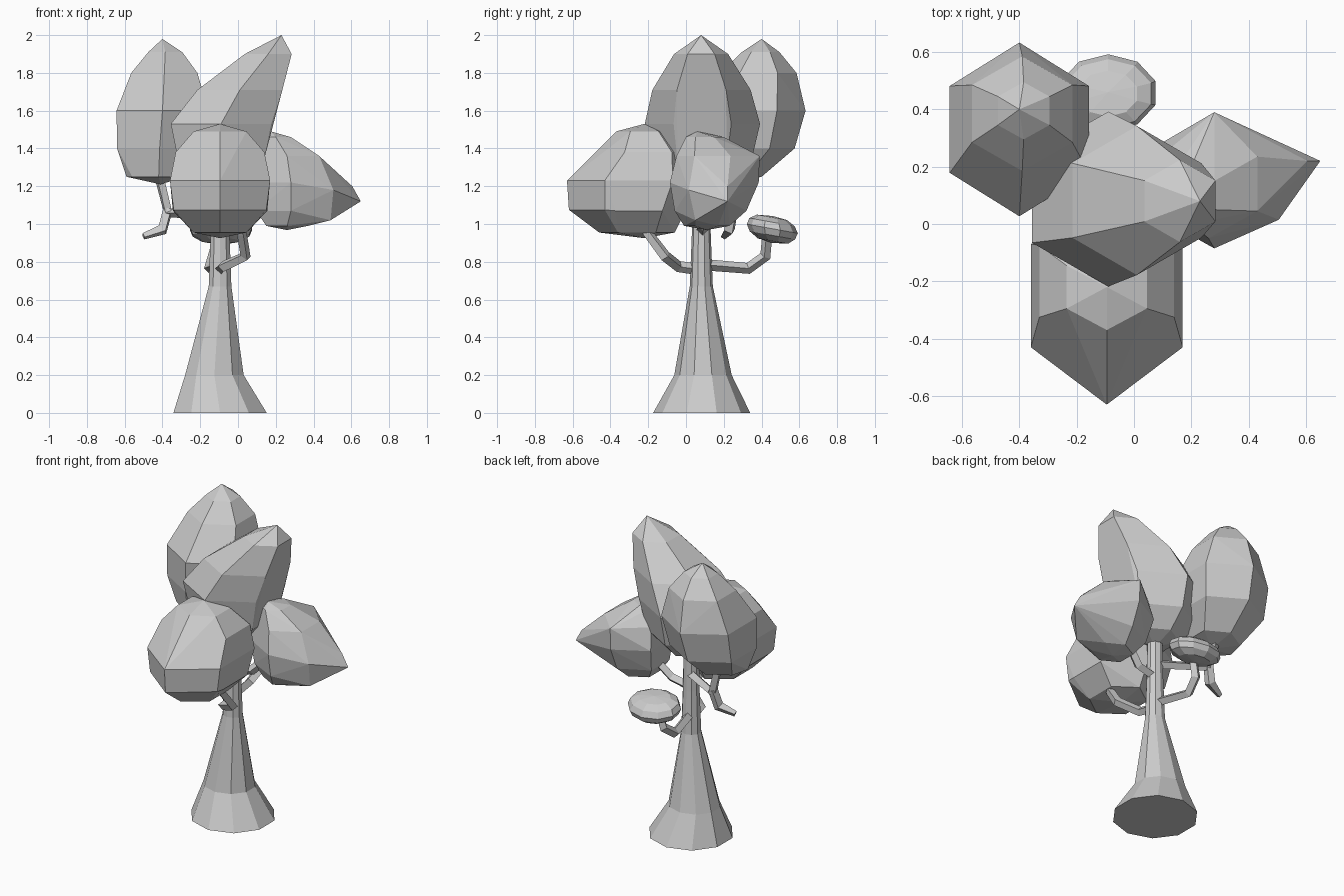
import bpy, bmesh, math

if "Cube" in bpy.data.objects:
    bpy.data.objects.remove(bpy.data.objects["Cube"])


def ring(z, cx, cy, rx, ry, n=6, tilt=0):
    """Polygon with corners on the y axis; rx is its half width, ry its half depth."""
    k = math.cos(math.pi / n)
    pts = []
    for i in range(n):
        a = math.pi / 2 + 2 * math.pi * i / n
        dy = ry * math.sin(a)
        pts.append((cx + rx / k * math.cos(a), cy + dy, z + tilt * dy))
    return pts


def finish(name, bm):
    bmesh.ops.recalc_face_normals(bm, faces=bm.faces)
    me = bpy.data.meshes.new(name)
    bm.to_mesh(me)
    bm.free()
    ob = bpy.data.objects.new(name, me)
    bpy.context.collection.objects.link(ob)
    return ob


def blob(name, rings, tips, n=6, tilt=0):
    """Faceted leaf mass: convex hull of stacked rings and a few pulled-out points."""
    bm = bmesh.new()
    for r in rings:
        for p in ring(*r, n=n, tilt=tilt):
            bm.verts.new(p)
    for p in tips:
        bm.verts.new(p)
    res = bmesh.ops.convex_hull(bm, input=bm.verts)
    inside = {g for g in res["geom_interior"] if isinstance(g, bmesh.types.BMVert)}
    bmesh.ops.delete(bm, geom=list(inside), context='VERTS')
    bmesh.ops.dissolve_limit(bm, angle_limit=math.radians(3), verts=bm.verts, edges=bm.edges)
    return finish(name, bm)


def loft(name, rings, n):
    bm = bmesh.new()
    loops = [[bm.verts.new(p) for p in ring(*r, n=n)] for r in rings]
    for a, b in zip(loops, loops[1:]):
        for i in range(n):
            j = (i + 1) % n
            bm.faces.new((a[i], a[j], b[j], b[i]))
    bm.faces.new(loops[0])
    bm.faces.new(loops[-1])
    return finish(name, bm)


def branch(name, pts, radius=0.03):
    """Four-sided tube along a polyline; each point is x, y, z, thickness."""
    cu = bpy.data.curves.new(name, 'CURVE')
    cu.dimensions = '3D'
    cu.bevel_depth = radius
    cu.bevel_resolution = 0
    cu.use_fill_caps = True
    sp = cu.splines.new('POLY')
    sp.points.add(len(pts) - 1)
    for p, (x, y, z, t) in zip(sp.points, pts):
        p.co = (x, y, z, 1)
        p.radius = t
    ob = bpy.data.objects.new(name, cu)
    bpy.context.collection.objects.link(ob)
    bpy.ops.object.select_all(action='DESELECT')
    ob.select_set(True)
    bpy.context.view_layer.objects.active = ob
    bpy.ops.object.convert(target='MESH')
    for f in bpy.context.object.data.polygons:
        f.use_smooth = False


# Trunk with flared foot
loft("trunk", [(0, -.095, .083, .247, .257), (.2, -.125, .09, .155, .152),
               (.67, -.095, .081, .06, .061), (.95, -.095, .081, .05, .05),
               (1.25, -.095, .081, .045, .045)], 10)

# Leaning top leaf mass
blob("top_leaves", [(1.22, -.09, .085, .13, .15), (1.33, -.09, .085, .225, .26),
                    (1.53, -.09, .087, .266, .305), (1.71, .01, .082, .225, .26),
                    (1.9, .16, .08, .124, .143)],
     [(.23, .08, 2.0), (-.09, .085, 1.17)])

# Tall back-left leaf mass
blob("left_leaves", [(1.25, -.42, .24, .14, .16), (1.4, -.415, .31, .225, .265),
                     (1.6, -.4, .33, .243, .303), (1.8, -.39, .385, .175, .2),
                     (1.91, -.385, .395, .09, .1)],
     [(-.4, .4, 1.98), (-.41, .23, 1.21), (-.59, .2, 1.25)])

# Front leaf mass with a pulled-out nose
blob("front_leaves", [(.955, -.095, -.26, .14, .2), (1.07, -.095, -.25, .25, .25),
                      (1.23, -.095, -.22, .265, .3), (1.38, -.095, -.2, .235, .25),
                      (1.49, -.095, -.22, .14, .15)],
     [(-.095, -.63, 1.23), (-.36, -.43, 1.23), (.17, -.43, 1.23),
      (-.095, -.62, 1.075), (-.34, -.43, 1.075), (.15, -.43, 1.075),
      (-.095, -.22, 1.53), (-.095, -.22, .925)])

# Right leaf mass with a pointed side
blob("right_leaves", [(.99, .26, .11, .11, .12), (1.07, .28, .13, .185, .19),
                      (1.22, .28, .15, .21, .235), (1.36, .26, .14, .17, .19),
                      (1.46, .2, .1, .08, .1)],
     [(.65, .22, 1.12), (.605, .22, 1.2), (.505, .015, 1.18), (.49, .05, 1.02),
      (.28, .39, 1.36), (.415, .2, 1.37), (.175, .06, 1.49), (.26, .11, .968)])

# Small flat leaf mass at the back, tipped backwards
blob("back_leaves", [(.91, -.09, .46, .1, .08), (.94, -.09, .457, .15, .12),
                     (.975, -.09, .457, .165, .135), (1.01, -.09, .455, .15, .12),
                     (1.035, -.09, .455, .1, .08)],
     [(-.09, .46, 1.042), (-.09, .455, .9)], 10, tilt=-.18)

# Branches
branch("front_branch", [(-.095, .06, .76, 1), (-.08, -.04, .775, 1),
                        (.04, -.11, .83, 1), (.02, -.2, .95, .9), (0, -.24, 1.02, .8)])
branch("back_branch", [(-.095, .09, .785, 1), (-.15, .33, .765, 1),
                       (-.13, .42, .83, 1), (-.1, .43, .94, .9)])
branch("left_branch", [(-.095, .09, 1.05, 1), (-.37, .25, 1.06, 1), (-.42, .26, 1.26, .9)])
branch("left_twig", [(-.37, .25, 1.08, 1), (-.4, .23, .97, 1.1), (-.5, .2, .935, .6)])
branch("right_branch", [(-.095, .085, .96, 1), (.04, .09, .99, 1), (.15, .12, 1.1, .9)])
